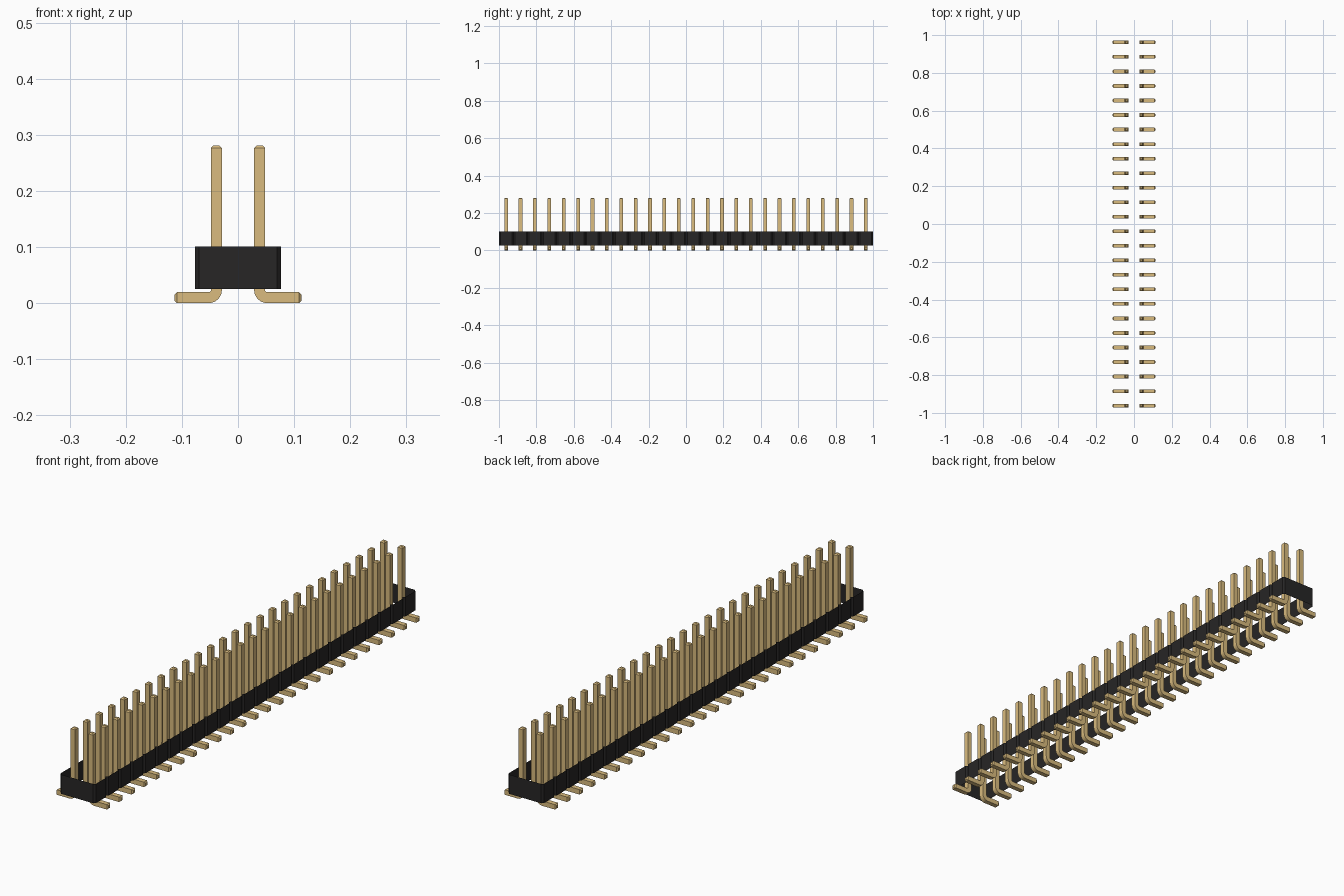
import bpy, bmesh, math

cube = bpy.data.objects.get("Cube")
if cube:
    bpy.data.objects.remove(cube)

COUNT = 26
PITCH = 2 / COUNT
HALF = PITCH / 2
NOTCH = PITCH / 10
PIN = 0.0194            # square pin width
TIP = 0.0045            # chamfer on both pin ends
BEND = 0.004            # inner bend radius
TOP, REACH = 0.281, 0.1135
BODY_LOW, BODY_HIGH = 0.025, 0.101


def material(name, color):
    m = bpy.data.materials.new(name)
    m.use_nodes = True
    m.diffuse_color = (*color, 1)
    m.node_tree.nodes["Principled BSDF"].inputs["Base Color"].default_value = (*color, 1)
    return m


def add_object(name, bm, mat):
    bmesh.ops.recalc_face_normals(bm, faces=bm.faces)
    mesh = bpy.data.meshes.new(name)
    bm.to_mesh(mesh)
    bm.free()
    mesh.materials.append(mat)
    ob = bpy.data.objects.new(name, mesh)
    bpy.context.collection.objects.link(ob)
    return ob


black = material("black plastic", (0.02, 0.019, 0.019))
gold = material("gold metal", (0.70, 0.50, 0.21))

# Housing: open wall loop with a chamfered notch between neighbouring pins
side = [(PITCH - NOTCH, -1)]
for i in range(COUNT):
    y = -1 + PITCH * i
    side += [(PITCH, y + NOTCH), (PITCH, y + PITCH - NOTCH), (PITCH - NOTCH, y + PITCH)]
outline = side + [(-x, -y) for x, y in side]
bm = bmesh.new()
low = [bm.verts.new((x, y, BODY_LOW)) for x, y in outline]
high = [bm.verts.new((x, y, BODY_HIGH)) for x, y in outline]
for i in range(len(outline)):
    j = (i + 1) % len(outline)
    bm.faces.new((low[i], low[j], high[j], high[i]))
add_object("housing_walls", bm, black)

# Pin: square section swept down the post, round the bend and out along the foot
near, far = HALF - PIN / 2, HALF + PIN / 2
half = PIN / 2
outer = PIN + BEND
cx, cz = near + outer, outer
rings = [((near + TIP, TOP), (far - TIP, TOP), half - TIP),
         ((near, TOP - TIP), (far, TOP - TIP), half)]
STEPS = 6
for k in range(STEPS + 1):
    a = math.pi / 2 * k / STEPS
    c, s = math.cos(a), math.sin(a)
    rings.append(((cx - outer * c, cz - outer * s), (cx - BEND * c, cz - BEND * s), half))
rings += [((REACH - TIP, 0), (REACH - TIP, PIN), half),
          ((REACH, TIP), (REACH, PIN - TIP), half - TIP)]

bm = bmesh.new()
y0 = -1 + HALF
loops = []
for (ax, az), (bx, bz), h in rings:
    loops.append([bm.verts.new(p) for p in ((ax, y0 - h, az), (bx, y0 - h, bz),
                                            (bx, y0 + h, bz), (ax, y0 + h, az))])
for a, b in zip(loops, loops[1:]):
    for i in range(4):
        j = (i + 1) % 4
        bm.faces.new((a[i], a[j], b[j], b[i]))
bm.faces.new(loops[0])
bm.faces.new(loops[-1])
pins = add_object("contact_pins", bm, gold)

bpy.context.view_layer.objects.active = pins
pins.select_set(True)
bpy.ops.object.shade_smooth_by_angle(angle=math.radians(30))

# Two mirrored rows of pins along the housing
row = pins.modifiers.new("row", 'ARRAY')
row.count = COUNT
row.use_relative_offset = False
row.use_constant_offset = True
row.constant_offset_displace = (0, PITCH, 0)
mirror = pins.modifiers.new("second_row", 'MIRROR')
mirror.use_axis = (True, False, False)
mirror.use_mirror_merge = False
